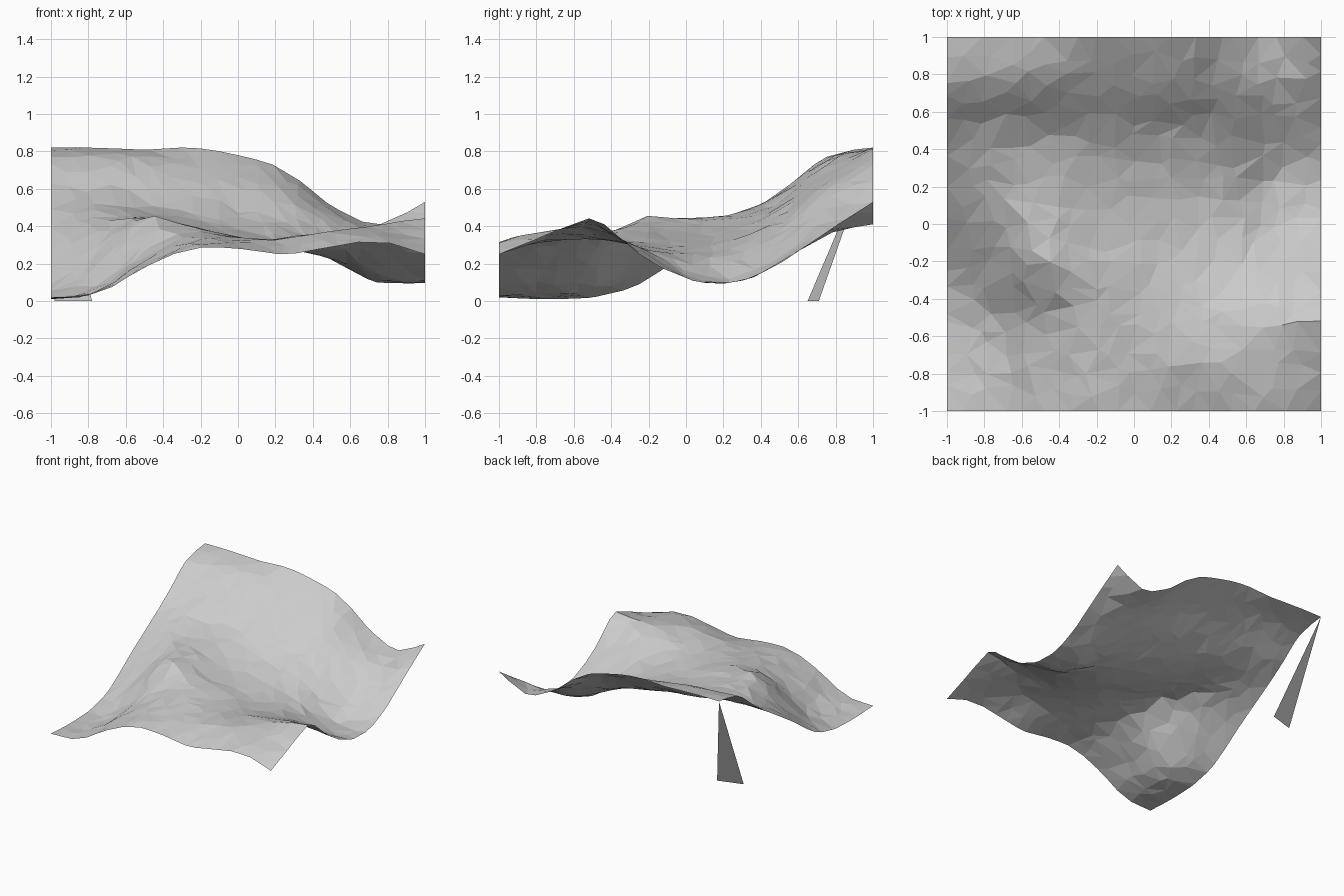
import bpy, random
from mathutils import Vector
from mathutils.geometry import delaunay_2d_cdt

if "Cube" in bpy.data.objects:
    bpy.data.objects.remove(bpy.data.objects["Cube"])

random.seed(4)

# Control heights: rows run front to back, columns left to right, every 0.25
H = [
    [.02, .04, .18, .28, .28, .25, .29, .32, .25],
    [.01, .05, .21, .32, .32, .33, .37, .37, .35],
    [.02, .08, .26, .36, .34, .33, .36, .40, .44],
    [.09, .22, .43, .40, .34, .30, .29, .28, .25],
    [.26, .36, .45, .38, .33, .28, .23, .14, .12],
    [.42, .46, .46, .41, .36, .31, .23, .10, .10],
    [.58, .56, .53, .50, .46, .41, .32, .22, .20],
    [.77, .76, .73, .68, .64, .59, .45, .36, .37],
    [.82, .82, .81, .82, .78, .70, .51, .41, .53],
]


def spline(vals, t):
    """Smooth curve through evenly spaced values, t from -1 to 1."""
    u = (t + 1) * (len(vals) - 1) / 2
    i = min(int(u), len(vals) - 2)
    f = u - i
    b, c = vals[i], vals[i + 1]
    a = vals[i - 1] if i > 0 else 2 * b - c
    d = vals[i + 2] if i + 2 < len(vals) else 2 * c - b
    return b + .5 * f * (c - a + f * (2*a - 5*b + 4*c - d + f * (3*(b - c) + d - a)))


def height(x, y):
    return max(0, spline([spline(row, x) for row in H], y))


def make(name, verts, faces):
    me = bpy.data.meshes.new(name)
    me.from_pydata(verts, [], faces)
    me.update()
    ob = bpy.data.objects.new(name, me)
    bpy.context.collection.objects.link(ob)
    return ob


# Terrain sheet: irregular triangles over a jittered grid with straight borders
N = 18
pts = []
for j in range(N + 1):
    for i in range(N + 1):
        x, y = -1 + 2 * i / N, -1 + 2 * j / N
        if 0 < i < N:
            x += random.uniform(-.04, .04)
        if 0 < j < N:
            y += random.uniform(-.04, .04)
        pts.append(Vector((x, y)))
co, _, tris, *_ = delaunay_2d_cdt(pts, [], [], 0, 1e-5)
verts = []
for p in co:
    inside = max(abs(p.x), abs(p.y)) < .99
    bump = random.uniform(-.006, .006) if inside else 0
    verts.append((p.x, p.y, max(0, height(p.x, p.y) + bump)))
make("terrain", verts, tris)

# Thin triangular sliver hanging from the high back-left corner to the ground
make("corner_sliver", [(-1, 1, .82), (-.98, .65, 0), (-.78, .71, 0)], [(0, 2, 1)])
